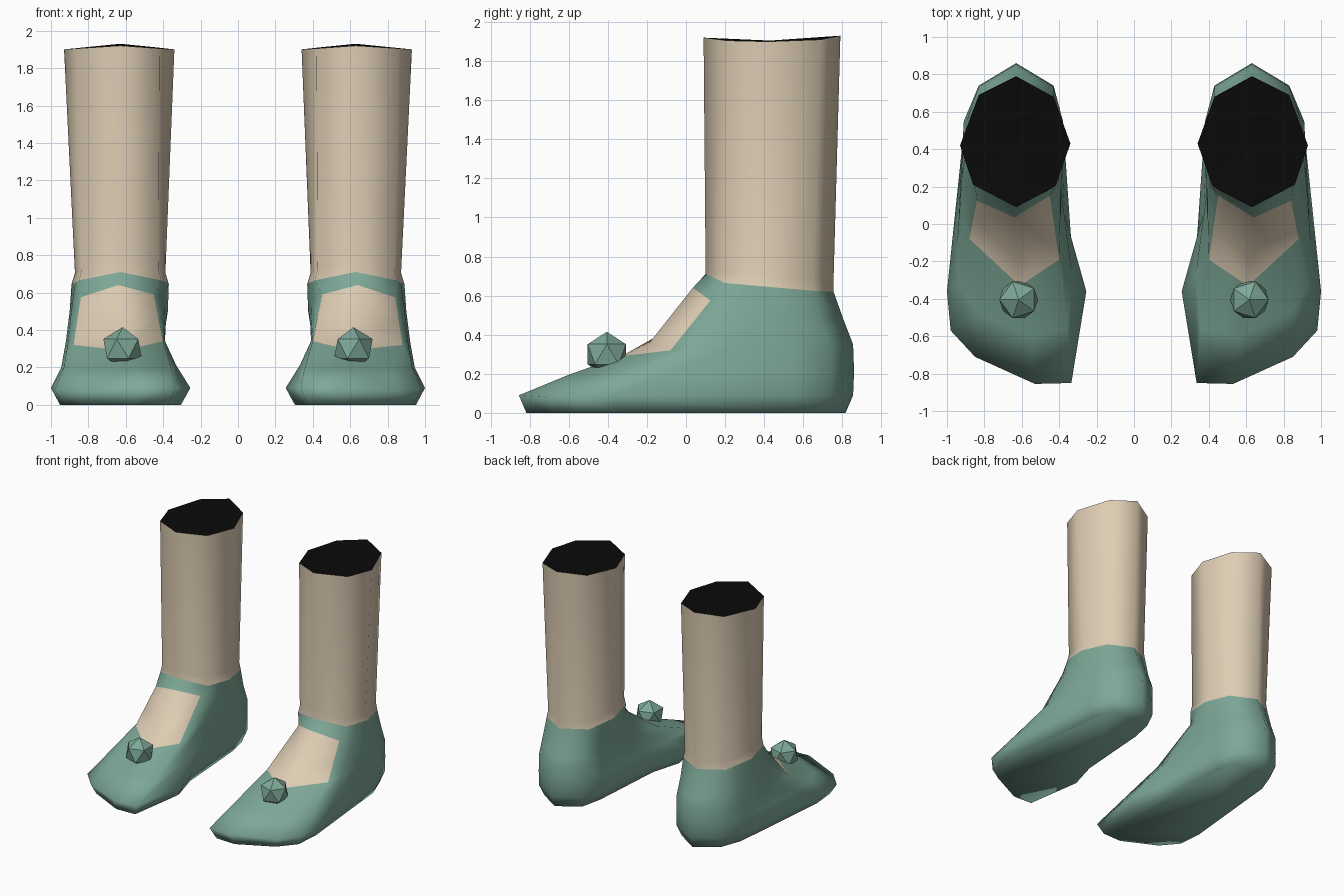
import bpy, bmesh
from mathutils import Vector

if "Cube" in bpy.data.objects:
    bpy.data.objects.remove(bpy.data.objects["Cube"])

CX = 0.63  # centre line of one foot


def material(name, rgb):
    m = bpy.data.materials.new(name)
    m.diffuse_color = (*rgb, 1)
    m.use_nodes = True
    m.node_tree.nodes["Principled BSDF"].inputs["Base Color"].default_value = m.diffuse_color
    return m


GREEN = material("sage_green", (0.205, 0.392, 0.310))
SKIN = material("skin_beige", (0.73, 0.61, 0.455))
BLACK = material("black", (0.003, 0.003, 0.003))


def finish(bm, name, mats, smooth):
    """Turn a bmesh into an object mirrored to the other foot."""
    bmesh.ops.recalc_face_normals(bm, faces=bm.faces)
    me = bpy.data.meshes.new(name)
    for f in bm.faces:
        f.smooth = smooth
    bm.to_mesh(me)
    bm.free()
    for m in mats:
        me.materials.append(m)
    ob = bpy.data.objects.new(name, me)
    bpy.context.collection.objects.link(ob)
    mod = ob.modifiers.new("other_side", 'MIRROR')
    mod.use_axis[0] = True
    mod.use_mirror_merge = False
    return ob


def loft(bm, rings):
    """Bridge closed rings; returns vertex rows and faces[row][column]."""
    rows = [[bm.verts.new(p) for p in r] for r in rings]
    n = len(rings[0])
    faces = [[bm.faces.new((a[i], a[(i + 1) % n], b[(i + 1) % n], b[i]))
              for i in range(n)] for a, b in zip(rows, rows[1:])]
    return rows, faces


def vecs(pts):
    return [Vector(p) for p in pts]


def foot_ring(outer, inner, w, back, z):
    """Front outer points 0-3, generated heel points 4-8, inner points 9-11."""
    heel = [(CX + w, 0.55, z), (CX + 0.2, back - 0.12, z), (CX, back, z),
            (CX - 0.2, back - 0.12, z), (CX - w + 0.03, 0.55, z)]
    return vecs(outer + heel + inner)


# Ankle outline, eight points from the front round the outer side
ankle = vecs([(.63, .10, .71), (.85, .20, .665), (.89, .42, .645), (.82, .65, .625),
              (.63, .755, .62), (.43, .65, .625), (.37, .42, .645), (.41, .20, .665)])
mid = lambda a, b: (ankle[a] + ankle[b]) / 2
ankle12 = [ankle[0], ankle[1], mid(1, 2), ankle[2], mid(2, 3), ankle[3],
           ankle[4], ankle[5], mid(5, 6), ankle[6], mid(6, 7), ankle[7]]

# Slipper cross-sections from the instep strap down to the sole
strap = foot_ring([(.64, .035, .64), (.84, .125, .575), (.885, .25, .55), (.90, .40, .50)],
                  [(.375, .40, .50), (.395, .27, .55), (.45, .15, .59)], .25, .805, .48)
opening = foot_ring([(.61, -.33, .29), (.88, -.08, .32), (.91, .06, .33), (.92, .25, .34)],
                    [(.40, .25, .34), (.39, 0, .34), (.40, -.19, .34)], .265, .855, .35)
ball = foot_ring([(.56, -.60, .195), (.83, -.48, .19), (.93, -.33, .20), (.945, -.10, .20)],
                 [(.37, .05, .20), (.33, -.27, .21), (.355, -.56, .19)], .28, .86, .21)
rim = foot_ring([(.53, -.855, .09), (.85, -.71, .08), (.98, -.57, .08), (1.0, -.36, .09)],
                [(.335, -.10, .09), (.255, -.36, .09), (.335, -.85, .09)], .275, .855, .09)
sole = [Vector((CX + (p.x - CX) * .87, p.y * .955, 0)) for p in rim]
instep = [(a + b) / 2 for a, b in zip(strap, opening)]
instep[0] = Vector((.62, -.19, .355))

# Slipper with bare instep
bm = bmesh.new()
rows, faces = loft(bm, [ankle12, strap, instep, opening, ball, rim, sole])
bm.faces.new(rows[-1])
for r in (1, 2):
    for c in (11, 0):
        faces[r][c].material_index = 1
finish(bm, "slipper", [GREEN, SKIN], True)

# Lower leg
top = vecs([(.63, .09, 1.92), (.86, .21, 1.905), (.93, .42, 1.90), (.83, .69, 1.91),
            (.63, .79, 1.93), (.43, .68, 1.91), (.34, .43, 1.90), (.42, .20, 1.905)])
above_ankle = [Vector((CX + (p.x - CX) * .93, p.y, p.z + .06)) for p in ankle]
bm = bmesh.new()
loft(bm, [ankle, above_ankle, top])
finish(bm, "lower_leg", [SKIN], True)

# Dark top of the leg
bm = bmesh.new()
ring = [bm.verts.new(p) for p in top]
centre = bm.verts.new((CX, .43, 1.905))
for i in range(8):
    bm.faces.new((ring[i], ring[(i + 1) % 8], centre))
finish(bm, "leg_opening", [BLACK], False)

# Faceted pompom on the toe
bm = bmesh.new()
bmesh.ops.create_icosphere(bm, subdivisions=1, radius=.115)
bmesh.ops.translate(bm, verts=bm.verts, vec=(.617, -.405, .30))
finish(bm, "pompom", [GREEN], False)
